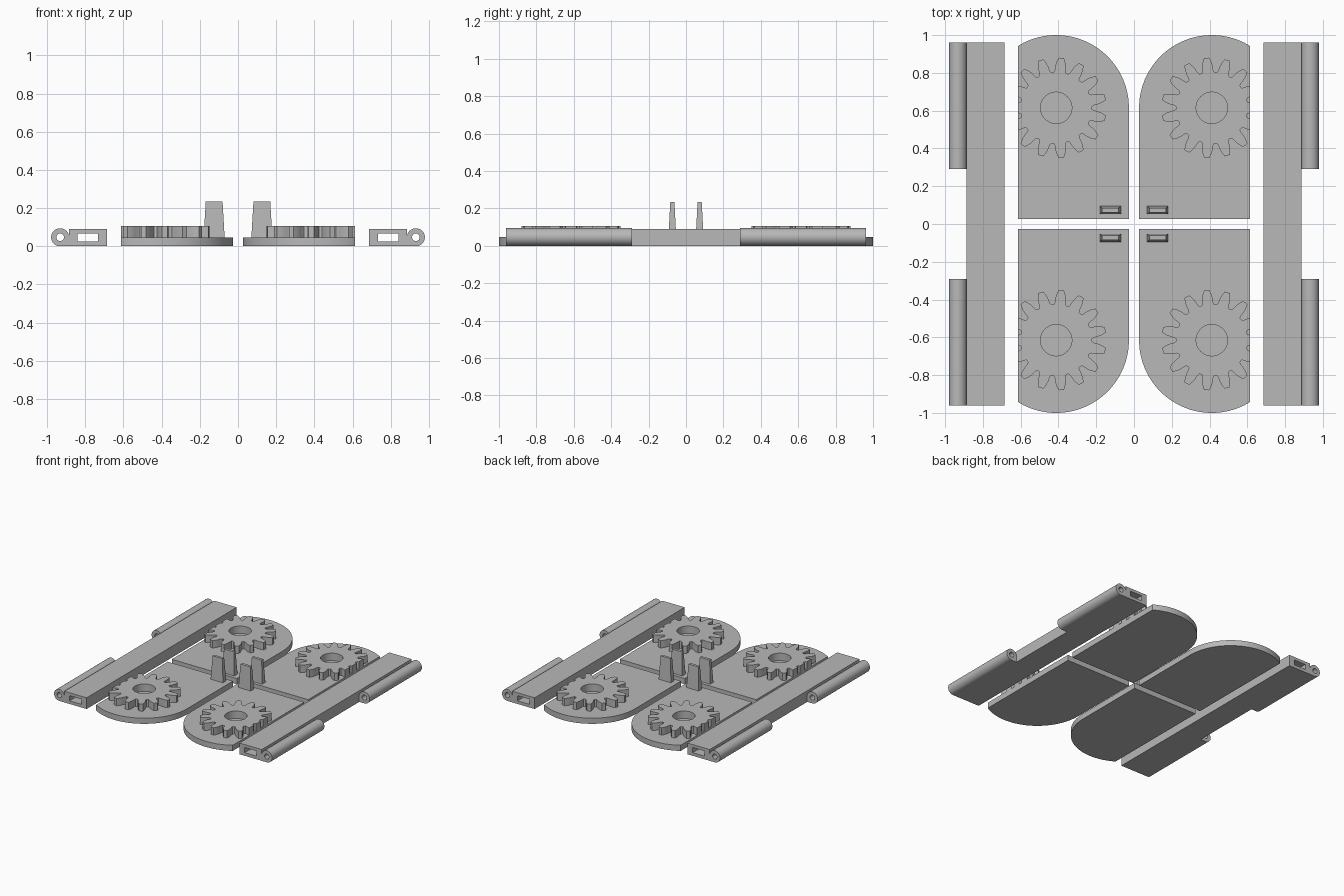
import bpy, bmesh
from math import sin, cos, pi, radians, sqrt
from mathutils import Matrix, Vector

cube = bpy.data.objects.get("Cube")
if cube:
    bpy.data.objects.remove(cube, do_unlink=True)

grey = bpy.data.materials.new("plain_grey")
grey.use_nodes = True
grey.diffuse_color = (0.48, 0.48, 0.48, 1)
grey.node_tree.nodes["Principled BSDF"].inputs["Base Color"].default_value = (0.48, 0.48, 0.48, 1)

made = []


def arc(cx, cy, r, a0, a1, n):
    """Points on an arc, angles in degrees, both ends included."""
    steps = [radians(a0 + (a1 - a0) * i / n) for i in range(n + 1)]
    return [(cx + r * cos(a), cy + r * sin(a)) for a in steps]


def circle(cx, cy, r, n=48):
    return arc(cx, cy, r, 0, 360, n)[:-1]


def finish(name, bm, flip):
    """Mirror the part into its quarter and make the object."""
    bm.transform(Matrix.Diagonal((flip[0], flip[1], 1, 1)))
    bmesh.ops.recalc_face_normals(bm, faces=bm.faces)
    mesh = bpy.data.meshes.new(name)
    bm.to_mesh(mesh)
    bm.free()
    mesh.materials.append(grey)
    obj = bpy.data.objects.new(name, mesh)
    bpy.context.collection.objects.link(obj)
    made.append(obj)


def prism(loops, low, high, along_y=False):
    """Extrude an outline with holes along z, or an x-z outline along y."""
    curve = bpy.data.curves.new("outline", 'CURVE')
    curve.dimensions = '2D'
    curve.fill_mode = 'BOTH'
    curve.extrude = (high - low) / 2
    for loop in loops:
        spline = curve.splines.new('POLY')
        spline.points.add(len(loop) - 1)
        for p, (x, y) in zip(spline.points, loop):
            p.co = (x, y, 0, 1)
        spline.use_cyclic_u = True
    temp = bpy.data.objects.new("outline", curve)
    bpy.context.collection.objects.link(temp)
    bpy.context.view_layer.update()
    mesh = bpy.data.meshes.new_from_object(
        temp.evaluated_get(bpy.context.evaluated_depsgraph_get()))
    bm = bmesh.new()
    bm.from_mesh(mesh)
    bpy.data.objects.remove(temp, do_unlink=True)
    bpy.data.curves.remove(curve)
    bpy.data.meshes.remove(mesh)
    bmesh.ops.remove_doubles(bm, verts=bm.verts, dist=1e-5)
    middle = (low + high) / 2
    if along_y:
        bm.transform(Matrix.Translation((0, middle, 0)) @ Matrix.Rotation(pi / 2, 4, 'X'))
    else:
        bm.transform(Matrix.Translation((0, 0, middle)))
    return bm


# Shared sizes
CX, CY, R = 0.412, 0.615, 0.385
INNER, OUTER = 0.027, 0.613
PLATE_TOP, GEAR_TOP = 0.046, 0.106
RAIL_IN, RAIL_OUT, RAIL_END = 0.686, 0.886, 0.962
PIN_X, PIN_R = 0.932, 0.047


def plate(name, flip):
    end = 90 - (180 / pi) * 0.549
    outline = [(INNER, 0.026)] + [(OUTER, 0.026)]
    outline += arc(CX, CY, R, end, 180, 48)
    outline[2] = (OUTER, CY + sqrt(R * R - (OUTER - CX) ** 2))
    finish(name, prism([outline], 0, PLATE_TOP), flip)


def gear(name, flip, teeth=15):
    # half angle in degrees and radius along one tooth flank
    flank = [(9.8, 0.19), (8.2, 0.2), (7.2, 0.22), (5.6, 0.243), (3, 0.266)]
    tooth = [(-a, r) for a, r in flank] + [(a, r) for a, r in reversed(flank)]
    outline = []
    for i in range(teeth):
        for a, r in tooth:
            t = radians(a + 360 * i / teeth)
            outline.append((CX + r * cos(t), CY + r * sin(t)))
    bm = prism([outline, circle(CX, CY, 0.083)], PLATE_TOP, GEAR_TOP)
    # trim the teeth flush with the straight plate edge
    bmesh.ops.bisect_plane(bm, geom=bm.verts[:] + bm.edges[:] + bm.faces[:],
                           plane_co=Vector((OUTER, 0, 0)), plane_no=Vector((1, 0, 0)),
                           clear_outer=True)
    bmesh.ops.holes_fill(bm, edges=[e for e in bm.edges if e.is_boundary], sides=0)
    finish(name, bm, flip)


def peg(name, flip):
    # upright tapered tab
    bm = bmesh.new()
    bmesh.ops.create_cube(bm, size=1)
    for v in bm.verts:
        top = v.co.z > 0
        v.co.x = 0.125 + v.co.x * (0.088 if top else 0.11)
        v.co.y = 0.073 + v.co.y * (0.022 if top else 0.042)
        v.co.z = 0.235 if top else PLATE_TOP
    finish(name, bm, flip)


def rail(name, flip):
    box = [(RAIL_IN, 0), (RAIL_OUT, 0), (RAIL_OUT, 0.091), (RAIL_IN, 0.091)]
    slot = [(0.733, 0.025), (0.84, 0.025), (0.84, 0.067), (0.733, 0.067)]
    finish(name, prism([box, slot], -RAIL_END, RAIL_END, True), flip)


def hinge(name, flip):
    # barrel with a web joining it to the rail
    outline = [(RAIL_OUT, 0)] + arc(PIN_X, PIN_R, PIN_R, -90, 168, 40)
    hole = circle(PIN_X, PIN_R, 0.02, 32)
    finish(name, prism([outline, hole], 0.29, RAIL_END, True), flip)


# Four mirrored quarters and two rails
for side, sx in (("left", 1), ("right", -1)):
    rail(side + "_rail", (sx, 1))
    for end, sy in (("back", 1), ("front", -1)):
        for part, build in (("plate", plate), ("gear", gear),
                            ("peg", peg), ("hinge_barrel", hinge)):
            build(f"{end}_{side}_{part}", (sx, sy))

# Smooth the round walls and keep the edges crisp
bpy.ops.object.select_all(action='DESELECT')
for obj in made:
    obj.select_set(True)
bpy.context.view_layer.objects.active = made[0]
bpy.ops.object.shade_smooth_by_angle(angle=radians(25))
